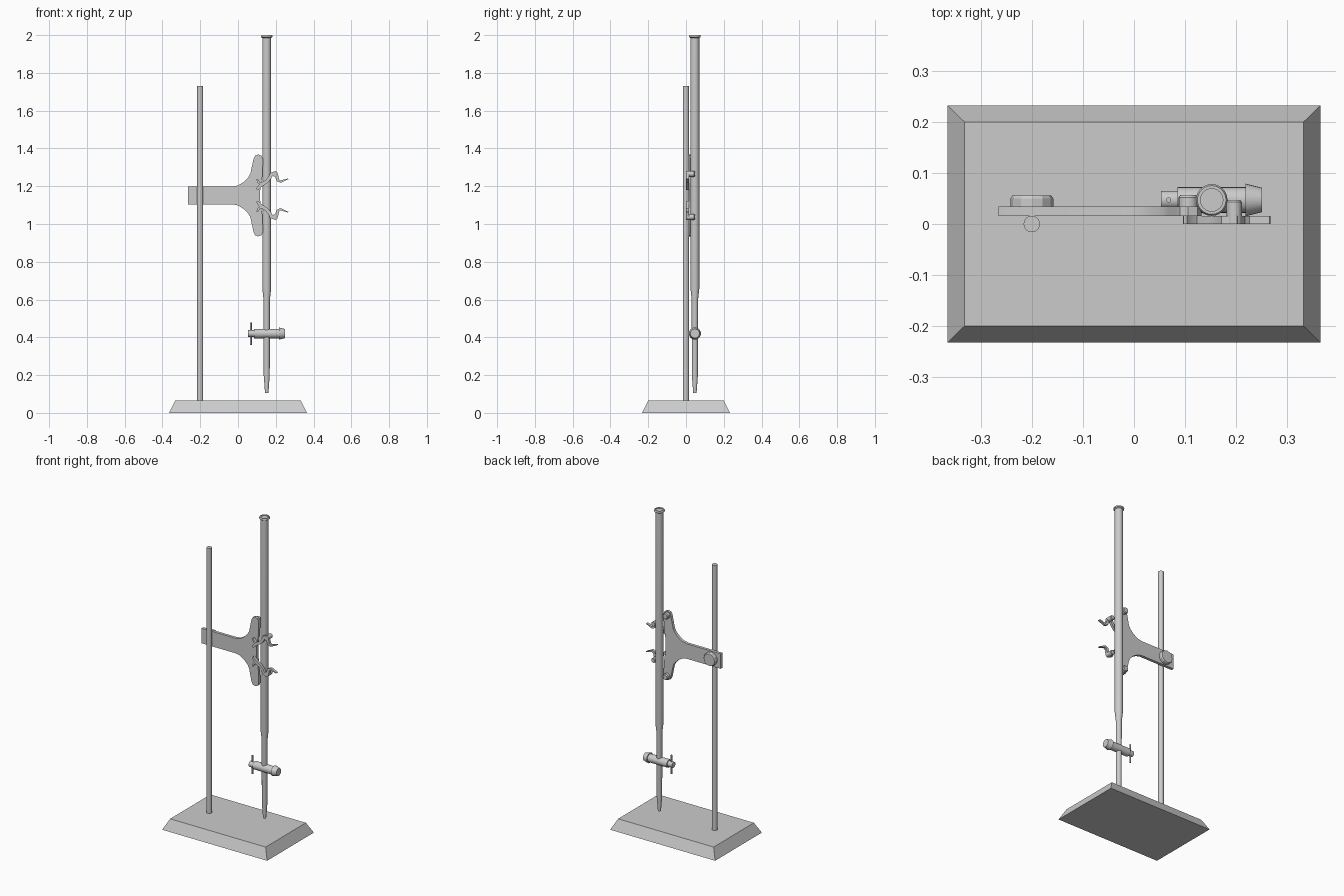
import bpy, bmesh, math
from mathutils import Matrix, Vector

if "Cube" in bpy.data.objects:
    bpy.data.objects.remove(bpy.data.objects["Cube"])

ZC = 1.151            # height of the clamp's mirror line
TX, TY = 0.152, 0.047  # burette axis


def finish(bm, name, smooth=True):
    bmesh.ops.recalc_face_normals(bm, faces=bm.faces)
    me = bpy.data.meshes.new(name)
    bm.to_mesh(me)
    bm.free()
    ob = bpy.data.objects.new(name, me)
    bpy.context.collection.objects.link(ob)
    if smooth:
        bpy.ops.object.select_all(action='DESELECT')
        bpy.context.view_layer.objects.active = ob
        ob.select_set(True)
        bpy.ops.object.shade_smooth_by_angle(angle=math.radians(35))
    return ob


def turned(name, profile, origin, axis='Z', sides=24, smooth=True):
    """Turn a (radius, distance) profile around an axis, capped at both ends."""
    bm = bmesh.new()
    rot = {'Z': Matrix.Identity(3), 'X': Matrix.Rotation(math.pi / 2, 3, 'Y'),
           'Y': Matrix.Rotation(-math.pi / 2, 3, 'X')}[axis]
    rings = []
    for r, d in profile:
        ring = []
        for i in range(sides):
            a = 2 * math.pi * i / sides
            ring.append(bm.verts.new(rot @ Vector((r * math.cos(a), r * math.sin(a), d)) + Vector(origin)))
        rings.append(ring)
    for a, b in zip(rings, rings[1:]):
        for i in range(sides):
            j = (i + 1) % sides
            bm.faces.new((a[i], a[j], b[j], b[i]))
    bm.faces.new(rings[0])
    bm.faces.new(rings[-1])
    return finish(bm, name, smooth)


def plate(name, outline, y0, y1):
    """Extrude an (x, z) outline from y0 to y1."""
    bm = bmesh.new()
    face = bm.faces.new([bm.verts.new((x, y0, z)) for x, z in outline])
    ext = bmesh.ops.extrude_face_region(bm, geom=[face])
    verts = [v for v in ext['geom'] if isinstance(v, bmesh.types.BMVert)]
    bmesh.ops.translate(bm, verts=verts, vec=(0, y1 - y0, 0))
    return finish(bm, name)


def ribbon(path):
    """Outline of a stroke through (x, z, half width) points."""
    left, right = [], []
    for i, (x, z, w) in enumerate(path):
        a, b = path[max(i - 1, 0)], path[min(i + 1, len(path) - 1)]
        t = Vector((b[0] - a[0], b[1] - a[1])).normalized()
        left.append((x - t.y * w, z + t.x * w))
        right.append((x + t.y * w, z - t.x * w))
    return left + right[::-1]


# Tapered base slab
bm = bmesh.new()
bmesh.ops.create_cube(bm, size=1)
for v in bm.verts:
    hx, hy, z = (0.332, 0.2, 0.065) if v.co.z > 0 else (0.365, 0.232, 0)
    v.co = (math.copysign(hx, v.co.x), math.copysign(hy, v.co.y), z)
finish(bm, "base", smooth=False)

# Upright rod
turned("support_rod", [(0.016, 0.06), (0.016, 1.73)], (-0.2, 0, 0))

# Burette tube with flared rim and drawn-out tip
turned("burette_tube", [(0.009, 0.106), (0.016, 0.2), (0.017, 0.6), (0.0235, 0.66),
                        (0.0235, 1.985), (0.031, 1.99), (0.031, 1.995),
                        (0.028, 2.0), (0.022, 2.0), (0.022, 1.995)], (TX, TY, 0))

# Stopcock barrel, plug and handle pin
turned("stopcock", [(0.018, 0.053), (0.018, 0.085), (0.025, 0.085), (0.025, 0.218),
                    (0.032, 0.218), (0.024, 0.25)], (0, TY, 0.42), 'X')
turned("stopcock_handle", [(0.005, 0.36), (0.005, 0.478)], (0.068, TY, 0), sides=12)

# Clamp plate: upper half outline, mirrored below the centre line
upper = [(-0.265, 1.198), (-0.03, 1.198), (0.0, 1.204), (0.03, 1.222), (0.055, 1.247),
         (0.066, 1.268), (0.082, 1.345), (0.09, 1.361), (0.106, 1.368), (0.124, 1.362),
         (0.132, 1.346), (0.13, 1.26), (0.122, 1.21), (0.117, 1.175)]
plate("clamp_plate", upper + [(x, 2 * ZC - z) for x, z in reversed(upper)], 0.016, 0.034)

# Clamp screw knob
turned("clamp_knob", [(0.042, 0.03), (0.042, 0.05), (0.038, 0.056)], (-0.2, 0, ZC), 'Y', 12, False)

# Spring fingers and pegs, one set on each side of the centre line
finger = [(0.1, 1.183, 0.006), (0.122, 1.207, 0.01), (0.152, 1.226, 0.009), (0.168, 1.245, 0.009),
          (0.178, 1.264, 0.01), (0.196, 1.27, 0.012), (0.206, 1.25, 0.009), (0.211, 1.232, 0.008),
          (0.226, 1.224, 0.006), (0.245, 1.232, 0.004), (0.266, 1.239, 0.002)]
fork = [(0.1, 1.238, 0.004), (0.11, 1.22, 0.006), (0.128, 1.208, 0.007)]
for side, s in (("upper", 1), ("lower", -1)):
    def flip(z):
        return ZC + s * (z - ZC)
    for part, path in (("finger", finger), ("finger_fork", fork)):
        plate(f"{side}_{part}", [(x, flip(z)) for x, z in ribbon(path)], 0.0, 0.016)
    turned(f"{side}_finger_peg", [(0.015, 0.0), (0.015, 0.043), (0.012, 0.047)],
           (0.196, 0, flip(1.265)), 'Y', 16)
    turned(f"{side}_arm_peg", [(0.019, 0.016), (0.019, 0.052), (0.015, 0.057)],
           (0.106, 0, flip(1.342)), 'Y', 16)
